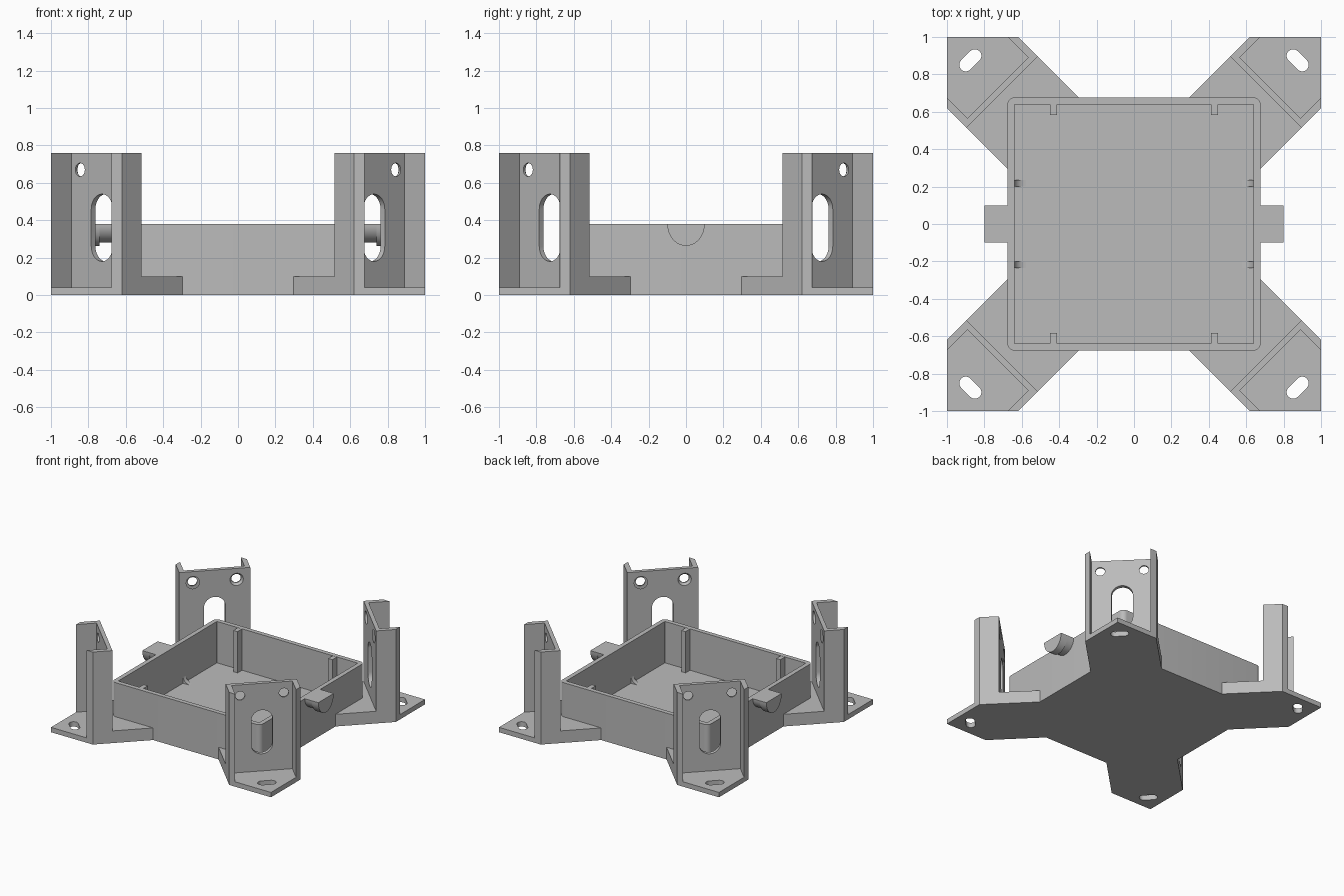
import bpy
import bmesh
import math
from mathutils import Matrix, Vector

cube = bpy.data.objects.get("Cube")
if cube:
    bpy.data.objects.remove(cube, do_unlink=True)

grey = bpy.data.materials.new("plain_grey")
grey.use_nodes = True
COLOUR = (0.5, 0.5, 0.5, 1)
grey.diffuse_color = COLOUR
grey.node_tree.nodes["Principled BSDF"].inputs["Base Color"].default_value = COLOUR


def frame(u, v, n, origin=(0, 0, 0)):
    """Matrix that lays a profile out along u and v, extruded along n."""
    m = Matrix((Vector(u).normalized(), Vector(v).normalized(), Vector(n).normalized()))
    return Matrix.Translation(origin) @ m.transposed().to_4x4()


def prism(name, pts, z0, z1, matrix=Matrix(), taper=1):
    """Extrude a closed profile from z0 to z1, optionally tapering it."""
    bm = bmesh.new()
    low = [bm.verts.new((x, y, z0)) for x, y in pts]
    high = [bm.verts.new((x * taper, y * taper, z1)) for x, y in pts]
    bm.faces.new(low)
    bm.faces.new(high)
    for i in range(len(pts)):
        j = (i + 1) % len(pts)
        bm.faces.new((low[i], low[j], high[j], high[i]))
    bm.transform(matrix)
    bmesh.ops.recalc_face_normals(bm, faces=bm.faces)
    mesh = bpy.data.meshes.new(name)
    bm.to_mesh(mesh)
    bm.free()
    mesh.materials.append(grey)
    ob = bpy.data.objects.new(name, mesh)
    bpy.context.collection.objects.link(ob)
    return ob


def select(ob):
    bpy.ops.object.select_all(action="DESELECT")
    ob.select_set(True)
    bpy.context.view_layer.objects.active = ob


def cut(ob, *cutters):
    for c in cutters:
        select(ob)
        mod = ob.modifiers.new("cut", "BOOLEAN")
        mod.operation, mod.solver, mod.object = "DIFFERENCE", "EXACT", c
        bpy.ops.object.modifier_apply(modifier=mod.name)
        bpy.data.objects.remove(c, do_unlink=True)


def finish(ob, x=False, y=False):
    select(ob)
    if x or y:
        mod = ob.modifiers.new("mirror", "MIRROR")
        mod.use_axis = (x, y, False)
        mod.use_mirror_merge = False
        bpy.ops.object.modifier_apply(modifier=mod.name)
    bpy.ops.object.shade_smooth_by_angle(angle=math.radians(30))


def rounded(hx, hy, r, n=8):
    """Rectangle with rounded corners; full radius gives a stadium or circle."""
    pts = []
    for k, (sx, sy) in enumerate(((1, 1), (-1, 1), (-1, -1), (1, -1))):
        for i in range(n + 1):
            a = (k + i / n) * math.pi / 2
            p = (sx * (hx - r) + r * math.cos(a), sy * (hy - r) + r * math.sin(a))
            if not pts or math.dist(p, pts[-1]) > 1e-5:
                pts.append(p)
    if math.dist(pts[0], pts[-1]) < 1e-5:
        pts.pop()
    return pts


def swap(pts):
    """Profile symmetric about the diagonal: add the mirrored half."""
    return pts + [(y, x) for x, y in reversed(pts)]


# Open tray
H, WALL, FLOOR = 0.38, 0.677, 0.04
tray = prism("tray", rounded(WALL, WALL, 0.04), 0, H)
cut(tray, prism("tray_cutter", rounded(0.64, 0.64, 0.003, 1), FLOOR, 0.5))
finish(tray)

# Vertical ribs on the front and back walls
rib = prism("tray_rib", [(0.412, 0.582), (0.45, 0.582), (0.45, 0.65), (0.412, 0.65)], 0.03, H - 0.001)
finish(rib, True, True)

# Concave gussets on the side walls
R = 0.065
curve = [(0.642 - R + R * math.sin(a), FLOOR + R - R * math.cos(a))
         for a in [i * math.pi / 16 for i in range(9)]]
gusset = prism("wall_gusset", curve + [(0.655, FLOOR + R), (0.655, 0.03), (0.642 - R, 0.03)],
               -0.235, -0.2, frame((1, 0, 0), (0, 0, 1), (0, -1, 0)))
finish(gusset, True, True)

# Hooks on both sides: slimmer neck and deeper end lip
for name, depth, x0, x1 in (("hook_neck", 0.1, 0.66, 0.74), ("hook_lip", 0.117, 0.74, 0.8)):
    arc = [(-0.1 * math.cos(a), H - depth * math.sin(a))
           for a in [i * math.pi / 20 for i in range(21)]]
    hook = prism(name, arc, x0, x1, frame((0, 1, 0), (0, 0, 1), (1, 0, 0)))
    finish(hook, True)

# Corner arms
arm = prism("corner_arm", swap([(0.655, 0.655), (0.297, 0.655), (0.297, 0.677), (0.515, 0.895)])[1:], 0, 0.1)
finish(arm, True, True)

# Corner feet with a fixing slot
foot = prism("corner_foot", swap([(0.515, 0.895), (0.62, 1), (1, 1)])[:-3] + [(1, 0.62), (0.895, 0.515)], 0, FLOOR)
cut(foot, prism("foot_cutter", rounded(0.069, 0.035, 0.035), -0.1, 0.1,
                frame((1, -1, 0), (1, 1, 0), (0, 0, 1), (0.875, 0.875, 0))))
finish(foot, True, True)

# Upright channel posts with a long slot and two countersunk holes
post = prism("corner_post", swap([(0.515, 0.895), (0.62, 1), (0.675, 1), (0.565, 0.89)]), 0.02, 0.76)
# Reorder the profile into a channel: outline already runs flange, web, flange
inner, outer = 0.705, 0.7275
cutters = [prism("slot_cutter", rounded(0.081, 0.18, 0.081), -0.08, 0.08,
                 frame((1, -1, 0), (0, 0, 1), (-1, -1, 0), (0.716, 0.716, 0.36)))]
for side in (-1, 1):
    d = side * 0.117
    place = frame((1, -1, 0), (0, 0, 1), (-1, -1, 0), (inner + d, inner - d, 0.67))
    cutters.append(prism("hole_cutter", rounded(0.036, 0.036, 0.036), -0.08, 0.04, place))
    cutters.append(prism("sink_cutter", rounded(0.036, 0.036, 0.036), -0.018, 0.002, place, 1.45))
cut(post, *cutters)
finish(post, True, True)
